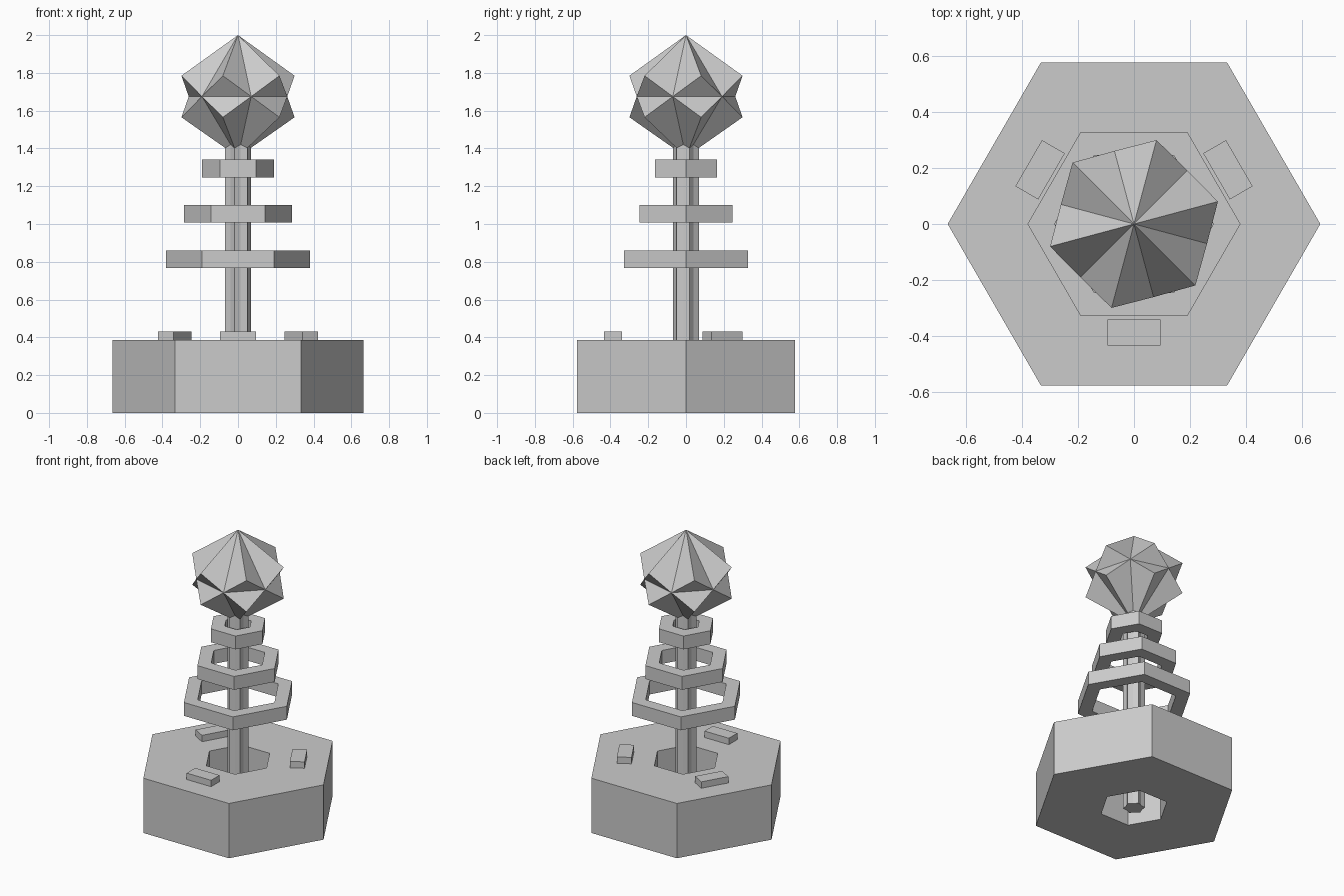
import bpy
from math import sin, cos, radians, tau

if "Cube" in bpy.data.objects:
    bpy.data.objects.remove(bpy.data.objects["Cube"])


def add(name, verts, faces):
    me = bpy.data.meshes.new(name)
    me.from_pydata(verts, [], faces)
    ob = bpy.data.objects.new(name, me)
    bpy.context.collection.objects.link(ob)
    return ob


def polar(r, deg, z):
    return (r * cos(radians(deg)), r * sin(radians(deg)), z)


def hex_ring(name, r_out, r_in, z0, z1):
    loops = [(r_out, z0), (r_out, z1), (r_in, z1), (r_in, z0)]
    verts = [polar(r, 60 * i, z) for r, z in loops for i in range(6)]
    faces = []
    for k in range(4):
        for i in range(6):
            a, b = k * 6, (k + 1) % 4 * 6
            j = (i + 1) % 6
            faces.append((a + i, a + j, b + j, b + i))
    return add(name, verts, faces)


# Heavy base with a hexagonal hole
hex_ring("base", 0.665, 0.222, 0.0, 0.385)

# Three floating rings, shrinking upward
for k in range(3):
    r = 0.38 - 0.095 * k
    z = 0.767 + 0.24 * k
    hex_ring(f"ring_{k + 1}", r, r - 0.097, z, z + 0.094)

# Small blocks on the base
for k, ang in enumerate((-90, 30, 150)):
    bpy.ops.mesh.primitive_cube_add(size=1, location=polar(0.387, ang, 0.405),
                                    rotation=(0, 0, radians(ang)))
    ob = bpy.context.object
    ob.name = f"base_block_{k + 1}"
    ob.scale = (0.094, 0.19, 0.05)

# Fluted pole with a six-point star section
verts = [polar(0.055 if i % 2 else 0.07, 15 + 30 * i, z)
         for z in (0.0, 1.42) for i in range(12)]
faces = [(i, (i + 1) % 12, (i + 1) % 12 + 12, i + 12) for i in range(12)]
faces += [tuple(range(11, -1, -1)), tuple(range(12, 24))]
add("pole", verts, faces)

# Faceted crystal head: two star pyramids meeting at a waist
verts = [(0, 0, 2.0), (0, 0, 1.355)]
verts += [polar(0.31, 15 + 60 * i, 1.785) for i in range(6)]   # upper points
verts += [polar(0.27, 45 + 60 * i, 1.675) for i in range(6)]   # waist
verts += [polar(0.31, 15 + 60 * i, 1.565) for i in range(6)]   # lower points
faces = []
for i in range(6):
    up, mid, low = 2 + i, 8 + i, 14 + i
    prev = 8 + (i - 1) % 6
    faces += [(0, up, mid), (0, prev, up), (up, prev, mid),
              (low, mid, prev), (1, mid, low), (1, low, prev)]
add("crystal_head", verts, faces)
